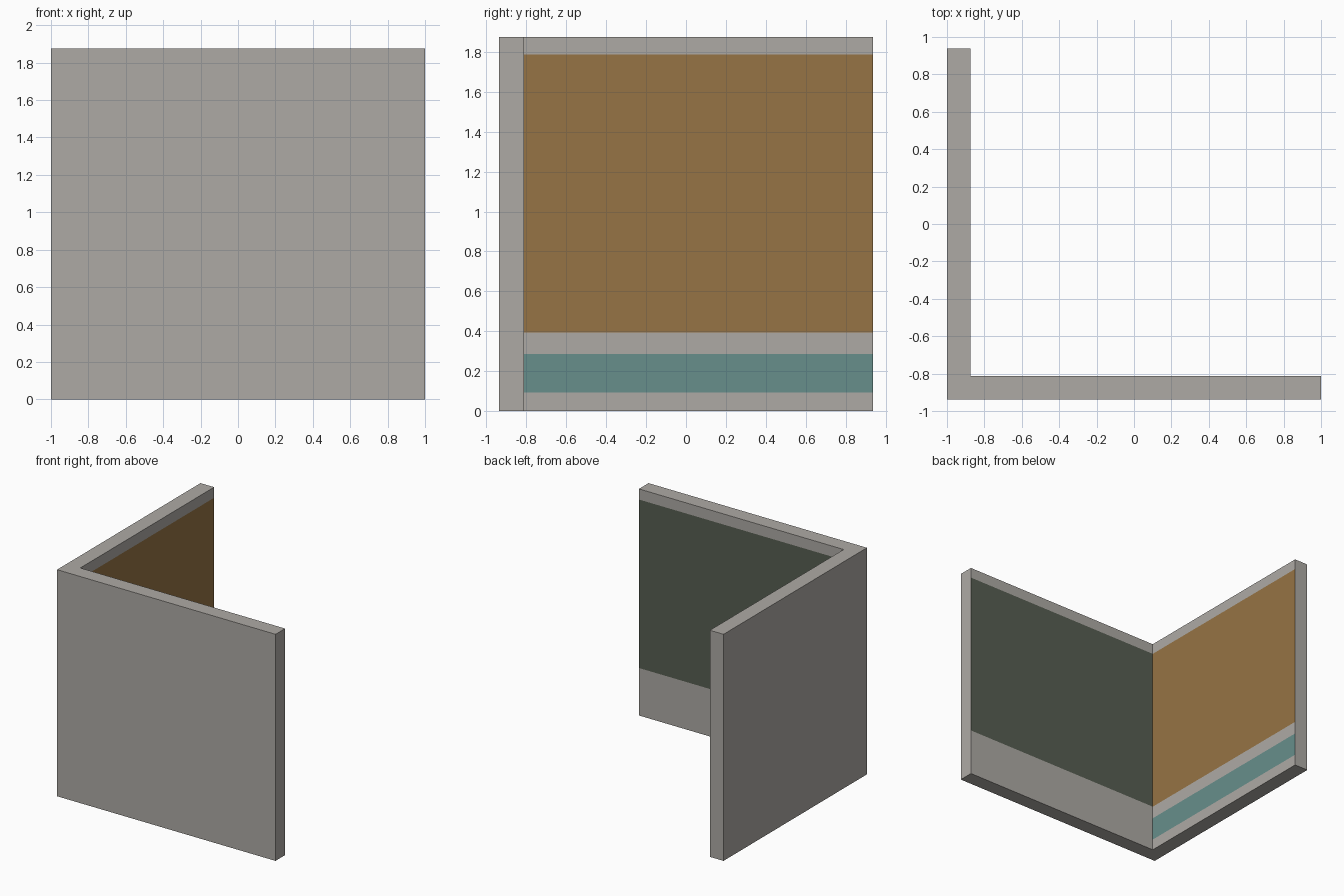
import bpy, bmesh
from mathutils import Vector

if "Cube" in bpy.data.objects:
    bpy.data.objects.remove(bpy.data.objects["Cube"])

HX, HY, H, T = 1.0, 0.9375, 1.875, 0.125   # half extents, height, wall thickness
TEAL_BAND = (0.093, 0.287)
PANEL_BAND = (0.393, 1.787)


def material(name, rgb):
    m = bpy.data.materials.new(name)
    m.diffuse_color = (*rgb, 1.0)
    m.use_nodes = True
    m.node_tree.nodes["Principled BSDF"].inputs["Base Color"].default_value = m.diffuse_color
    return m


colours = [
    material("stone_grey", (0.423, 0.402, 0.376)),
    material("ochre", (0.305, 0.174, 0.058)),
    material("teal", (0.136, 0.271, 0.258)),
    material("dark_green", (0.094, 0.113, 0.084)),
]

# L-shaped footprint extruded upward
footprint = [(-HX, -HY), (HX, -HY), (HX, -HY + T), (-HX + T, -HY + T), (-HX + T, HY), (-HX, HY)]
bm = bmesh.new()
base = bm.faces.new([bm.verts.new((x, y, 0)) for x, y in footprint])
grown = bmesh.ops.extrude_face_region(bm, geom=[base])
bmesh.ops.translate(bm, vec=(0, 0, H),
                    verts=[g for g in grown["geom"] if isinstance(g, bmesh.types.BMVert)])
bmesh.ops.recalc_face_normals(bm, faces=bm.faces)

# Cut the walls at the painted band heights
for z in TEAL_BAND + PANEL_BAND:
    bmesh.ops.bisect_plane(bm, geom=bm.verts[:] + bm.edges[:] + bm.faces[:],
                           plane_co=(0, 0, z), plane_no=(0, 0, 1))
bm.normal_update()

# Paint the two inner wall faces by direction and height
for f in bm.faces:
    c = f.calc_center_median()
    on_left = f.normal.x > 0.9 and abs(c.x - (-HX + T)) < 0.01
    on_front = f.normal.y > 0.9 and abs(c.y - (-HY + T)) < 0.01
    if PANEL_BAND[0] < c.z < PANEL_BAND[1]:
        f.material_index = 1 if on_left else 3 if on_front else 0
    elif TEAL_BAND[0] < c.z < TEAL_BAND[1] and on_left:
        f.material_index = 2

mesh = bpy.data.meshes.new("corner_wall")
bm.to_mesh(mesh)
bm.free()
for m in colours:
    mesh.materials.append(m)
bpy.context.collection.objects.link(bpy.data.objects.new("corner_wall", mesh))
